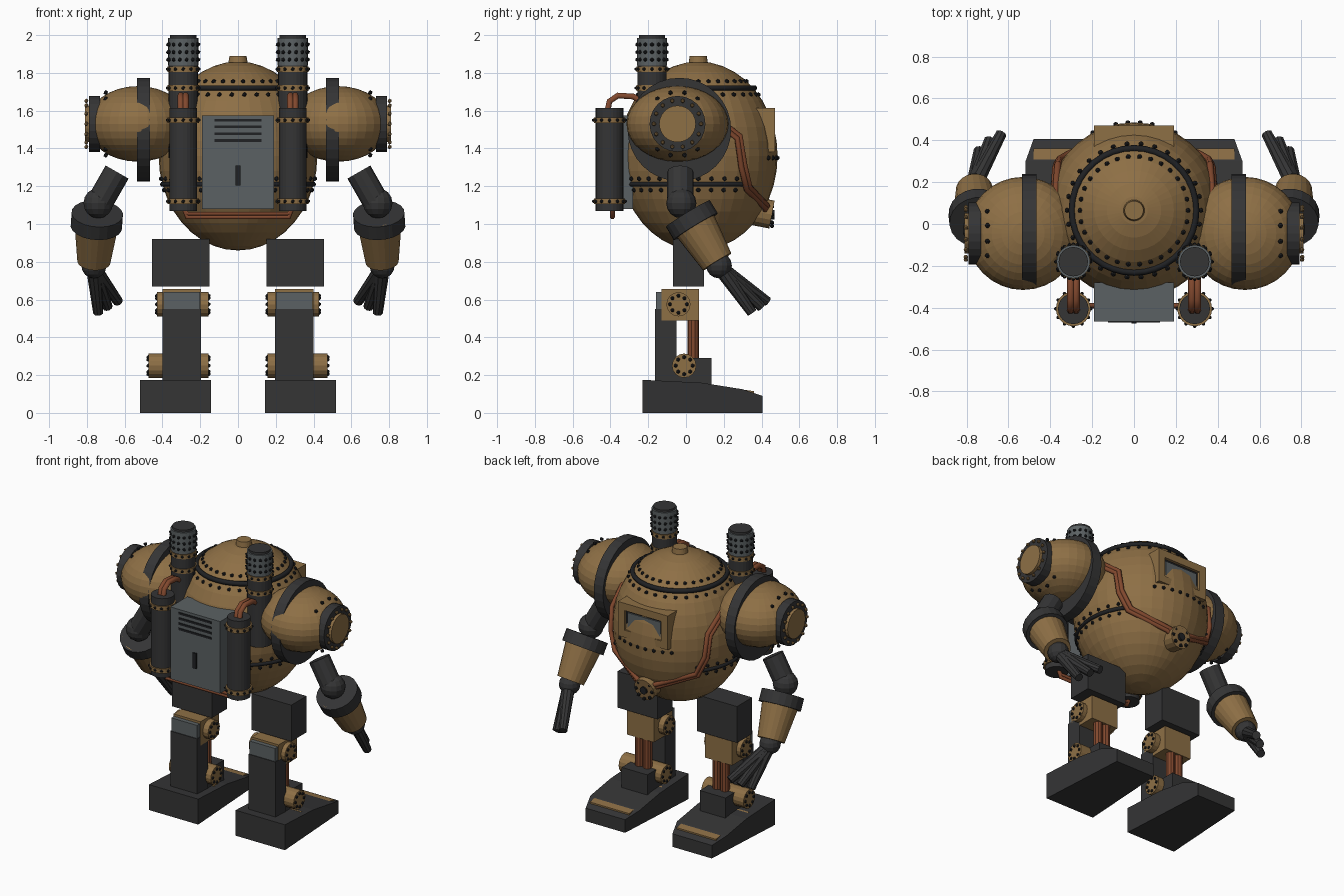
import bpy, bmesh, math
from mathutils import Vector, Matrix

old = bpy.data.objects.get("Cube")
if old:
    bpy.data.objects.remove(old, do_unlink=True)


def material(name, rgb):
    m = bpy.data.materials.new(name)
    m.use_nodes = True
    m.diffuse_color = (*rgb, 1)
    m.node_tree.nodes["Principled BSDF"].inputs["Base Color"].default_value = (*rgb, 1)
    return m


BRONZE = material("bronze", (.27, .16, .06))
IRON = material("dark iron", (.035, .035, .036))
BLACK = material("black rivet", (.014, .015, .017))
STEEL = material("grey steel", (.105, .12, .125))
COPPER = material("copper", (.22, .065, .027))


def finish(name, bm, mat):
    mesh = bpy.data.meshes.new(name)
    bmesh.ops.recalc_face_normals(bm, faces=bm.faces)
    bm.to_mesh(mesh)
    bm.free()
    mesh.materials.append(mat)
    ob = bpy.data.objects.new(name, mesh)
    bpy.context.collection.objects.link(ob)
    return ob


def cyl(name, a, b, r1, mat, r2=None, seg=24):
    a, b = Vector(a), Vector(b)
    d = b - a
    m = Matrix.Translation((a + b) / 2) @ d.to_track_quat('Z', 'Y').to_matrix().to_4x4()
    bm = bmesh.new()
    bmesh.ops.create_cone(bm, cap_ends=True, segments=seg, radius1=r1,
                          radius2=r1 if r2 is None else r2, depth=d.length, matrix=m)
    return finish(name, bm, mat)


def ball(name, c, size, mat, seg=32, rings=16):
    bm = bmesh.new()
    m = Matrix.Translation(c) @ Matrix.Diagonal((*size, 1))
    bmesh.ops.create_uvsphere(bm, u_segments=seg, v_segments=rings, radius=1, matrix=m)
    return finish(name, bm, mat)


def box(name, x, y, z, mat):
    c = [(p[0] + p[1]) / 2 for p in (x, y, z)]
    size = [abs(p[1] - p[0]) for p in (x, y, z)]
    bm = bmesh.new()
    bmesh.ops.create_cube(bm, size=1, matrix=Matrix.Translation(c) @ Matrix.Diagonal((*size, 1)))
    return finish(name, bm, mat)


def tube(name, pts, r, mat, closed=False):
    cu = bpy.data.curves.new(name, 'CURVE')
    cu.dimensions = '3D'
    cu.bevel_depth = r
    cu.bevel_resolution = 1
    cu.use_fill_caps = True
    sp = cu.splines.new('POLY')
    sp.points.add(len(pts) - 1)
    for p, co in zip(sp.points, pts):
        p.co = (*co, 1)
    sp.use_cyclic_u = closed
    cu.materials.append(mat)
    ob = bpy.data.objects.new(name, cu)
    bpy.context.collection.objects.link(ob)


def studs(name, pts, mat=BLACK, r=.013):
    bm = bmesh.new()
    for p in pts:
        bmesh.ops.create_icosphere(bm, subdivisions=1, radius=r, matrix=Matrix.Translation(p))
    finish(name, bm, mat)


def circle(c, r, n, axis='z'):
    out = []
    for i in range(n):
        u, v = r * math.cos(math.tau * i / n), r * math.sin(math.tau * i / n)
        out.append(Vector(c) + Vector({'z': (u, v, 0), 'x': (0, u, v), 'y': (u, 0, v)}[axis]))
    return out


# Body shell
MID, RAD, TALL = Vector((0, .065, 1.36)), .42, .5


def on_body(deg, z, out=0.0):
    r = RAD * math.sqrt(max(0, 1 - ((z - MID.z) / TALL) ** 2)) + out
    a = math.radians(deg)
    return Vector((r * math.cos(a), MID.y + r * math.sin(a), z))


ball("body", MID, (RAD, RAD, TALL), BRONZE, 36, 20)
cyl("top_knob", (0, MID.y, 1.84), (0, MID.y, 1.89), .053, BRONZE, .045)
tube("dome_seam", [on_body(a, 1.72, .005) for a in range(0, 360, 10)], .016, BLACK, True)
for z in (1.755, 1.685):
    studs("dome_rivets", [on_body(a, z) for a in range(0, 360, 12)])
tube("waist_seam", [on_body(a, 1.21) for a in range(140, 401, 10)], .013, BLACK)
for z in (1.24, 1.18):
    studs("waist_rivets", [on_body(a, z) for a in range(140, 401, 10)])

# Louvred panel on the front
box("panel", (-.19, .19), (-.465, -.28), (1.08, 1.575), STEEL)
for i in range(4):
    z = 1.55 - i * .036
    box("louvre", (-.125, .125), (-.47, -.46), (z - .007, z + .007), BLACK)
box("panel_handle", (-.013, .013), (-.475, -.46), (1.205, 1.31), BLACK)
for i in range(2):
    z = 1.055 - i * .02
    tube("cross_pipe", [(-.29, -.39, 1.09), (-.27, -.39, z), (.27, -.39, z), (.29, -.39, 1.09)],
         .013, COPPER)

# Window and round port on the back
for x in ((-.19, -.14), (.14, .19)):
    box("window_frame_side", x, (.32, .47), (1.38, 1.615), BRONZE)
for z in ((1.38, 1.43), (1.565, 1.615)):
    box("window_frame_rail", (-.14, .14), (.32, .47), z, BRONZE)
box("window_rim", (-.14, .14), (.36, .45), (1.43, 1.565), BLACK)
box("window_pane", (-.125, .125), (.44, .458), (1.445, 1.55), STEEL)
studs("window_rivets", [on_body(90 + a, 1.35) for a in range(-28, 29, 8)])
cyl("port", (0, .35, 1.07), (0, .455, 1.05), .075, BRONZE, seg=16)
cyl("port_core", (0, .44, 1.05), (0, .468, 1.05), .025, BLACK, seg=12)
studs("port_rivets", circle((0, .455, 1.05), .06, 8, 'y'))

for s in (-1, 1):
    def P(x, y, z):
        return Vector((s * x, y, z))

    # Chimney and tank
    cx, cy, ty = .29, -.18, -.405
    cyl("chimney_pipe", P(cx, cy, 1.35), P(cx, cy, 1.85), .077, IRON)
    cyl("chimney_cap", P(cx, cy, 1.84), P(cx, cy, 1.985), .08, STEEL)
    cyl("chimney_rim", P(cx, cy, 1.98), P(cx, cy, 2), .07, IRON)
    for z in (1.87, 1.91, 1.95):
        studs("chimney_rivets", circle(P(cx, cy, z), .081, 14), r=.011)
    cyl("tank", P(cx, ty, 1.07), P(cx, ty, 1.615), .073, IRON)
    for y, z in ((cy, 1.82), (cy, 1.72), (ty, 1.55), (ty, 1.12)):
        cyl("band", P(cx, y, z - .015), P(cx, y, z + .015), .083, BRONZE)
        studs("band_rivets", circle(P(cx, y, z), .083, 12), r=.01)
    for dx in (-.013, .013):
        tube("tank_pipe", [P(cx + dx, -.415, 1.6), P(cx + dx, -.405, 1.65), P(cx + dx, -.36, 1.68),
                           P(cx + dx, -.28, 1.675), P(cx + dx, -.22, 1.64)], .018, COPPER)

    # Back cables following the shell
    for off in (-.012, .012):
        route = [(5, 1.6), (30, 1.46), (33, 1.31), (40, 1.19), (78, 1.09), (88, 1.06)]
        pts = [on_body(a + off * 110, z + off * .5, .015) for a, z in route]
        tube("cable", [P(p.x, p.y, p.z) for p in pts], .016, COPPER)

    # Shoulder
    sy, sz = -.045, 1.53
    ball("shoulder", P(.53, sy, sz), (.27, .27, .2), BRONZE)
    cyl("shoulder_plate", P(.465, -.035, 1.5), P(.535, -.035, 1.5), .274, IRON, seg=32)
    cyl("shoulder_ring", P(.73, sy, sz), P(.79, sy, sz), .148, IRON)
    cyl("shoulder_cap", P(.75, sy, sz), P(.81, sy, sz), .097, BRONZE)
    studs("cap_bolts", circle(P(.803, sy, sz), .125, 14, 'x'), BRONZE, .012)
    studs("shoulder_rivets", circle(P(.70, sy, sz), .17, 14, 'x'))

    # Arm
    cyl("upper_arm", P(.64, -.03, 1.275), P(.74, -.03, 1.1), .07, IRON, seg=12)
    ball("elbow", P(.74, -.025, 1.11), (.08, .08, .08), IRON, 14, 8)
    top, wrist = P(.745, .01, 1.055), P(.763, .165, .8)
    cyl("forearm", top, wrist, .125, BRONZE, .088, 20)
    cyl("cuff", top, top.lerp(wrist, .27), .137, IRON, seg=20)
    ball("wrist", wrist - Vector((0, -.01, .02)), (.068, .068, .068), IRON, 14, 8)
    for tip in ((.635, .43, .59), (.74, .35, .53), (.69, .40, .56)):
        cyl("finger", P(.765, .18, .77), P(*tip), .04, IRON, .027, 10)

    # Leg
    def span(a, b):
        return (s * a, s * b)

    box("hip", span(.15, .455), (-.07, .095), (.67, .92), IRON)
    box("knee", span(.195, .4), (-.13, .07), (.49, .655), BRONZE)
    box("knee_panel", span(.2, .395), (-.16, -.12), (.55, .64), STEEL)
    box("shin", span(.195, .4), (-.165, -.05), (.15, .55), IRON)
    box("ankle", span(.2, .395), (-.165, .135), (.15, .29), IRON)
    for y, z, x1 in ((-.04, .575, .43), (-.01, .25, .475)):
        cyl("joint", P(.155, y, z), P(x1, y, z), .064, BRONZE, seg=16)
        for x in (.155, x1):
            studs("joint_bolts", circle(P(x, y, z), .045, 8, 'x'), r=.011)
    for x in (.265, .325):
        cyl("piston", P(x, .038, .27), P(x, .038, .5), .03, COPPER, seg=10)

    # Foot: side outline swept across, narrowed at the toe
    outline = [(-.23, 0), (.405, 0), (.405, .09), (.3, .125), (.08, .16), (-.23, .175)]
    bm = bmesh.new()
    sides = []
    for e in (-1, 1):
        sides.append([bm.verts.new(P(.33 + e * (.188 if y < .35 else .15), y, z))
                      for y, z in outline])
        bm.faces.new(sides[-1])
    for i in range(len(outline)):
        j = (i + 1) % len(outline)
        bm.faces.new((sides[0][i], sides[0][j], sides[1][j], sides[1][i]))
    finish("foot", bm, IRON)
    plate = box("foot_plate", span(.18, .48), (.0, .36), (.135, .165), BRONZE)
    for v in plate.data.vertices:
        if v.co.y > .2:
            v.co.z -= .05
